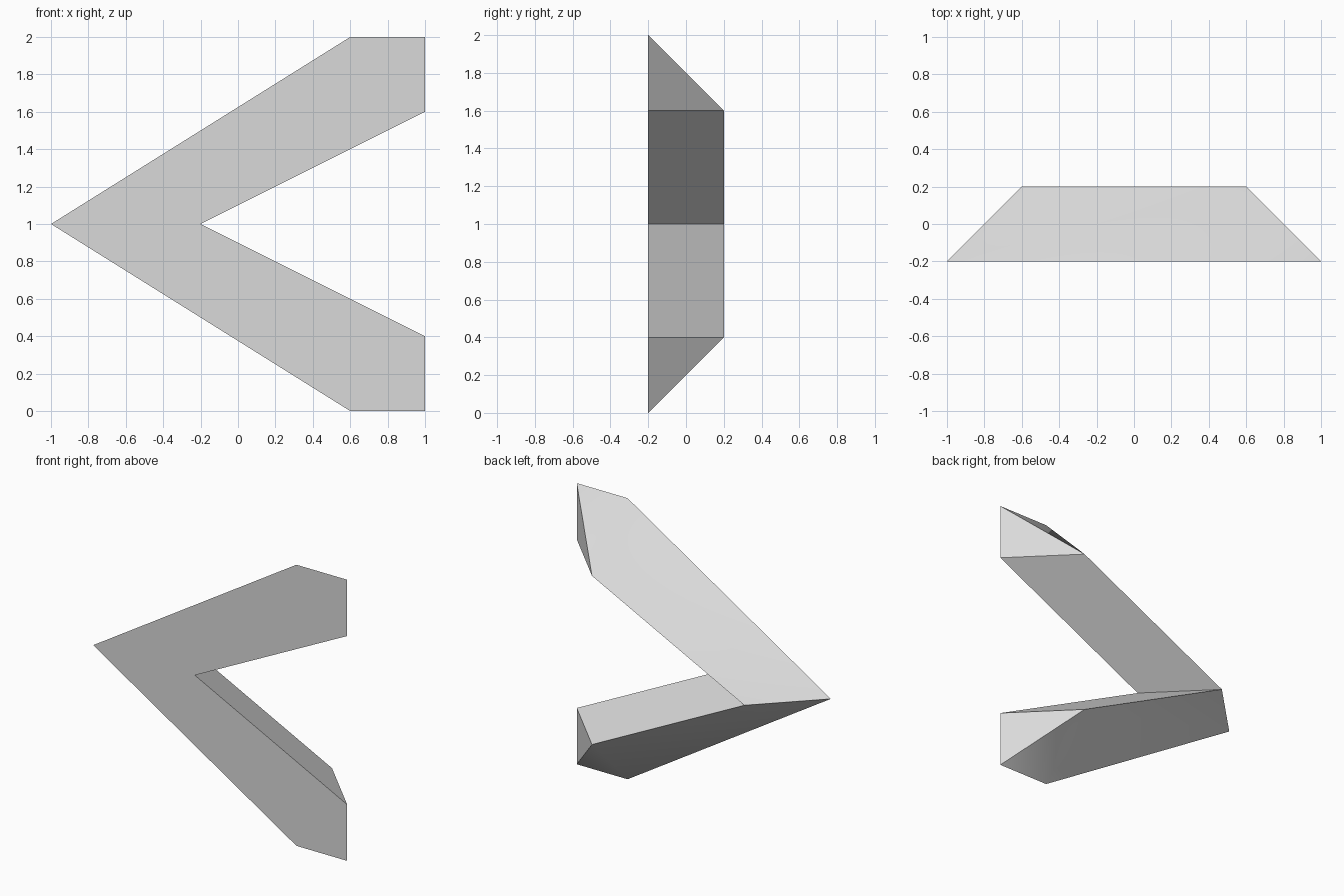
import bpy
import bmesh

cube = bpy.data.objects.get("Cube")
if cube:
    bpy.data.objects.remove(cube, do_unlink=True)

# Single light grey material
grey = bpy.data.materials.new("light grey")
grey.use_nodes = True
colour = (0.7, 0.7, 0.7, 1.0)
grey.diffuse_color = colour
grey.node_tree.nodes["Principled BSDF"].inputs["Base Color"].default_value = colour

FRONT, BACK = -0.2, 0.2
bm = bmesh.new()


def arm(side):
    """One arm of the chevron: a wedge with a flat front and a sharp back ridge."""
    def v(x, y, h):
        return bm.verts.new((x, y, 1 + side * h))

    tip, shoulder, corner = v(-1, FRONT, 0), v(0.6, FRONT, 1), v(1, FRONT, 1)
    end, notch = v(1, FRONT, 0.6), v(-0.2, FRONT, 0)
    ridge_end, ridge_tip = v(0.6, BACK, 0.6), v(-0.6, BACK, 0)
    for face in (
        (tip, notch, end, corner, shoulder),   # flat front
        (notch, ridge_tip, ridge_end, end),    # inner side
        (end, ridge_end, corner),              # end cap
        (corner, ridge_end, shoulder),         # outer side
        (shoulder, ridge_end, tip),
        (ridge_end, ridge_tip, tip),
    ):
        bm.faces.new(face if side > 0 else face[::-1])


# Upper and lower arms, joined along the middle
for side in (1, -1):
    arm(side)
bmesh.ops.remove_doubles(bm, verts=bm.verts[:], dist=0.0001)
bmesh.ops.dissolve_limit(bm, angle_limit=0.001, verts=bm.verts[:], edges=bm.edges[:])
bmesh.ops.recalc_face_normals(bm, faces=bm.faces[:])

mesh = bpy.data.meshes.new("chevron")
bm.to_mesh(mesh)
bm.free()
mesh.materials.append(grey)
chevron = bpy.data.objects.new("chevron", mesh)
bpy.context.collection.objects.link(chevron)

# Soft shading across the outer sides, crisp edges elsewhere
bpy.ops.object.select_all(action="DESELECT")
chevron.select_set(True)
bpy.context.view_layer.objects.active = chevron
bpy.ops.object.shade_smooth_by_angle(angle=0.523599)
